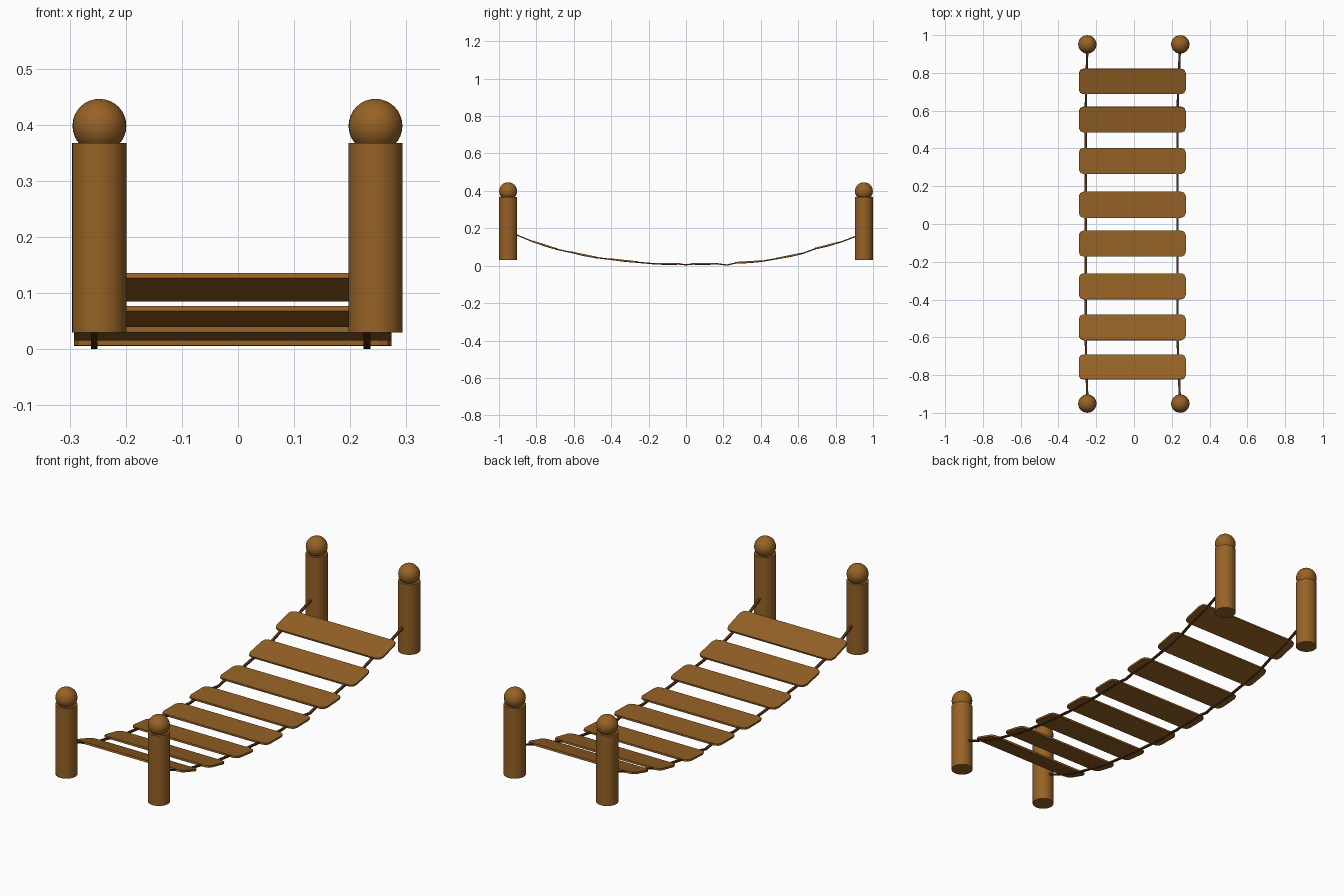
import bpy, bmesh, math
from mathutils import Matrix

if "Cube" in bpy.data.objects:
    bpy.data.objects.remove(bpy.data.objects["Cube"])


def material(name, rgb):
    m = bpy.data.materials.new(name)
    m.diffuse_color = (*rgb, 1)
    m.use_nodes = True
    m.node_tree.nodes["Principled BSDF"].inputs["Base Color"].default_value = m.diffuse_color
    return m


WOOD = material("warm brown wood", (0.305, 0.122, 0.019))
ROPE = material("dark brown rope", (0.09, 0.036, 0.008))


def finish(bm, name, mat, smooth=False):
    bmesh.ops.recalc_face_normals(bm, faces=bm.faces)
    me = bpy.data.meshes.new(name)
    bm.to_mesh(me)
    bm.free()
    me.materials.append(mat)
    if smooth:
        me.shade_smooth()
        me.set_sharp_from_angle(angle=math.radians(40))
    ob = bpy.data.objects.new(name, me)
    bpy.context.collection.objects.link(ob)
    return ob


# Four corner posts with ball finials
for sx, x in (("left", -0.247), ("right", 0.245)):
    for sy, y in (("front", -0.951), ("back", 0.951)):
        bm = bmesh.new()
        bmesh.ops.create_cone(bm, cap_ends=True, segments=32, radius1=0.0485, radius2=0.0485,
                              depth=0.337, matrix=Matrix.Translation((x, y, 0.1985)))
        finish(bm, f"{sy}_{sx}_post", WOOD, True)
        bm = bmesh.new()
        bmesh.ops.create_uvsphere(bm, u_segments=32, v_segments=16, radius=0.048,
                                  matrix=Matrix.Translation((x, y, 0.398)))
        finish(bm, f"{sy}_{sx}_finial", WOOD, True)

# Planks: centre y, centre z, slope along y
PLANKS = [(-0.757, 0.110, -0.32), (-0.547, 0.058, -0.21), (-0.330, 0.027, -0.11),
          (-0.104, 0.0105, -0.01), (0.102, 0.0105, 0.01), (0.334, 0.020, 0.06),
          (0.553, 0.052, 0.20), (0.755, 0.108, 0.26)]

for i, (y, z, slope) in enumerate(PLANKS):
    bm = bmesh.new()
    bmesh.ops.create_cube(bm, size=1, matrix=Matrix.Diagonal((0.566, 0.138, 0.009, 1)))
    corners = [e for e in bm.edges if abs(e.verts[0].co.z - e.verts[1].co.z) > 0.005]
    bmesh.ops.bevel(bm, geom=corners, offset=0.024, segments=2, profile=0.5, affect='EDGES')
    ob = finish(bm, f"plank_{i + 1}", WOOD)
    ob.location = (-0.009, y, z)
    ob.rotation_euler.x = math.atan(slope)

# Sagging ropes threaded through the planks
path = [(-0.93, 0.175)]
for y, z, s in PLANKS:
    path += [(y - 0.066, z - 0.066 * s - 0.001), (y, z - 0.003), (y + 0.066, z + 0.066 * s - 0.001)]
path.append((0.93, 0.165))
path.insert(13, (0.0, 0.005))
path.insert(17, (0.218, 0.0035))

for side, x_mid, x_end in (("left", -0.256, -0.247), ("right", 0.230, 0.243)):
    bm = bmesh.new()
    rings = []
    for y, z in path:
        x = x_mid + (x_end - x_mid) * max(0, abs(y) - 0.6) / 0.33
        rings.append([bm.verts.new((x + dx, y, z + dz)) for dx, dz in
                      ((-0.006, -0.0035), (0.006, -0.0035), (0.006, 0.0035), (-0.006, 0.0035))])
    for a, b in zip(rings, rings[1:]):
        for k in range(4):
            n = (k + 1) % 4
            bm.faces.new((a[k], a[n], b[n], b[k]))
    bm.faces.new(rings[0])
    bm.faces.new(rings[-1])
    finish(bm, f"{side}_rope", ROPE)
